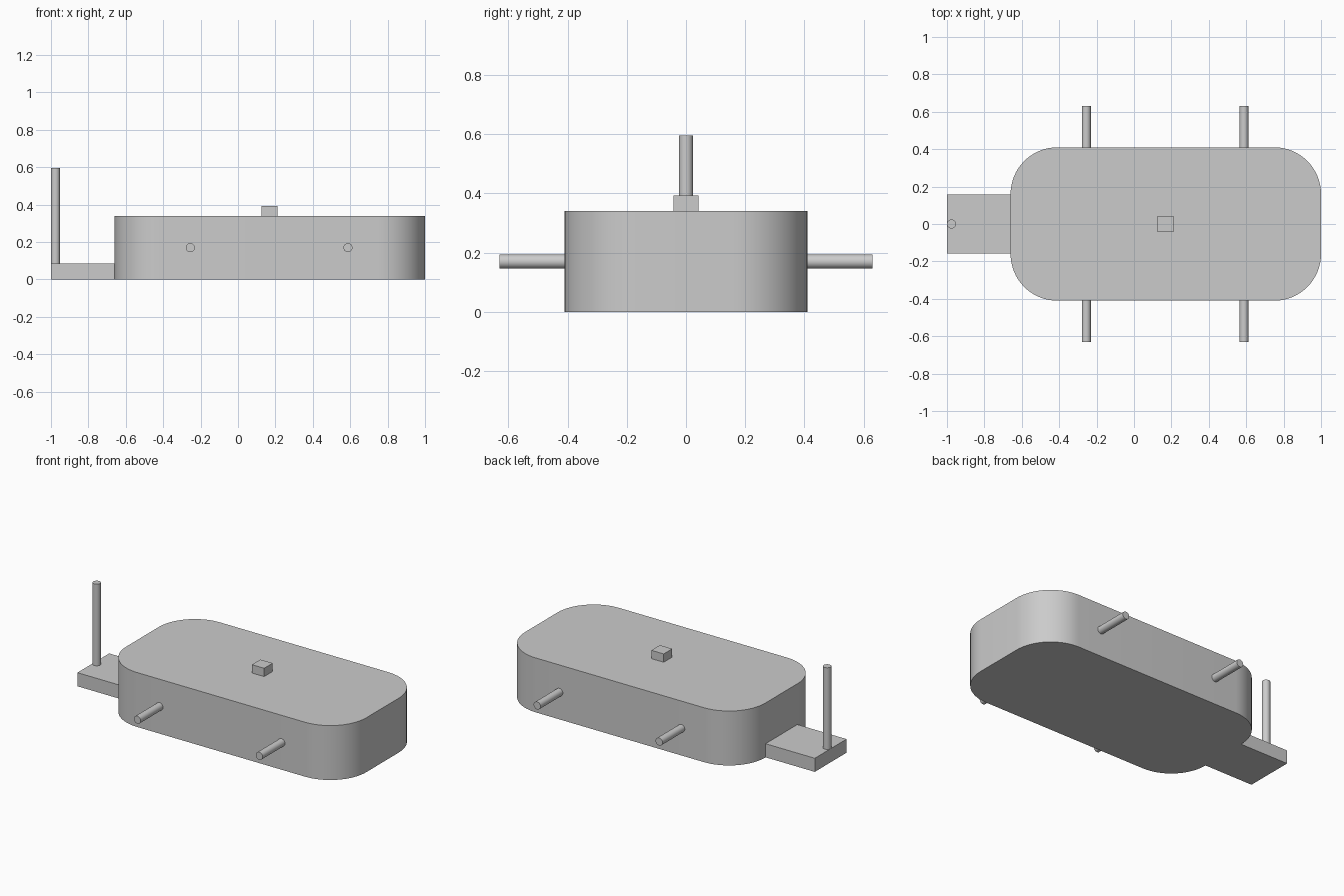
import bpy
import bmesh
import math

cube = bpy.data.objects.get("Cube")
if cube:
    bpy.data.objects.remove(cube, do_unlink=True)

grey = bpy.data.materials.new("plain grey")
grey.use_nodes = True
COLOUR = (0.6, 0.6, 0.6, 1.0)
grey.diffuse_color = COLOUR
grey.node_tree.nodes["Principled BSDF"].inputs["Base Color"].default_value = COLOUR


def finish(obj, name, smooth=False):
    obj.name = name
    obj.data.materials.append(grey)
    if smooth:
        bpy.ops.object.select_all(action="DESELECT")
        obj.select_set(True)
        bpy.context.view_layer.objects.active = obj
        bpy.ops.object.shade_smooth_by_angle(angle=math.radians(30))
    return obj


def box(name, low, high):
    centre = [(a + b) / 2 for a, b in zip(low, high)]
    bpy.ops.mesh.primitive_cube_add(size=1, location=centre)
    obj = bpy.context.object
    for vert in obj.data.vertices:
        vert.co = [c * (b - a) for c, a, b in zip(vert.co, low, high)]
    return finish(obj, name)


def rod(name, centre, length, tilt=0.0):
    bpy.ops.mesh.primitive_cylinder_add(
        vertices=32, radius=0.024, depth=length, location=centre, rotation=(tilt, 0, 0))
    return finish(bpy.context.object, name, smooth=True)


def rounded_slab(name, x0, x1, half_width, height, radius, steps=16):
    outline = []
    corners = [(x1 - radius, 1), (x0 + radius, 1), (x0 + radius, -1), (x1 - radius, -1)]
    for quarter, (cx, side) in enumerate(corners):
        for i in range(steps + 1):
            a = (quarter + i / steps) * math.pi / 2
            outline.append((cx + radius * math.cos(a),
                            side * (half_width - radius) + radius * math.sin(a), 0))
    bm = bmesh.new()
    base = bm.faces.new([bm.verts.new(p) for p in outline])
    top = bmesh.ops.extrude_face_region(bm, geom=[base], use_keep_orig=True)["geom"]
    bmesh.ops.translate(bm, vec=(0, 0, height),
                        verts=[g for g in top if isinstance(g, bmesh.types.BMVert)])
    bmesh.ops.recalc_face_normals(bm, faces=bm.faces)
    mesh = bpy.data.meshes.new(name)
    bm.to_mesh(mesh)
    bm.free()
    obj = bpy.data.objects.new(name, mesh)
    bpy.context.collection.objects.link(obj)
    return finish(obj, name, smooth=True)


# Main body with rounded corners
rounded_slab("body", -0.66, 1.0, 0.41, 0.34, 0.25)

# Square stud on top
box("top_stud", (0.125, -0.042, 0.34), (0.21, 0.042, 0.392))

# End plate and its upright post
box("end_plate", (-1.0, -0.157, 0), (-0.66, 0.157, 0.085))
rod("upright_post", (-0.976, 0, 0.34), 0.51)

# Side pins, mirrored front and back
for x, end in ((-0.255, "right"), (0.588, "left")):
    for side, face in ((-1, "front"), (1, "back")):
        rod(f"{face}_{end}_pin", (x, side * 0.519, 0.17), 0.222, math.pi / 2)
